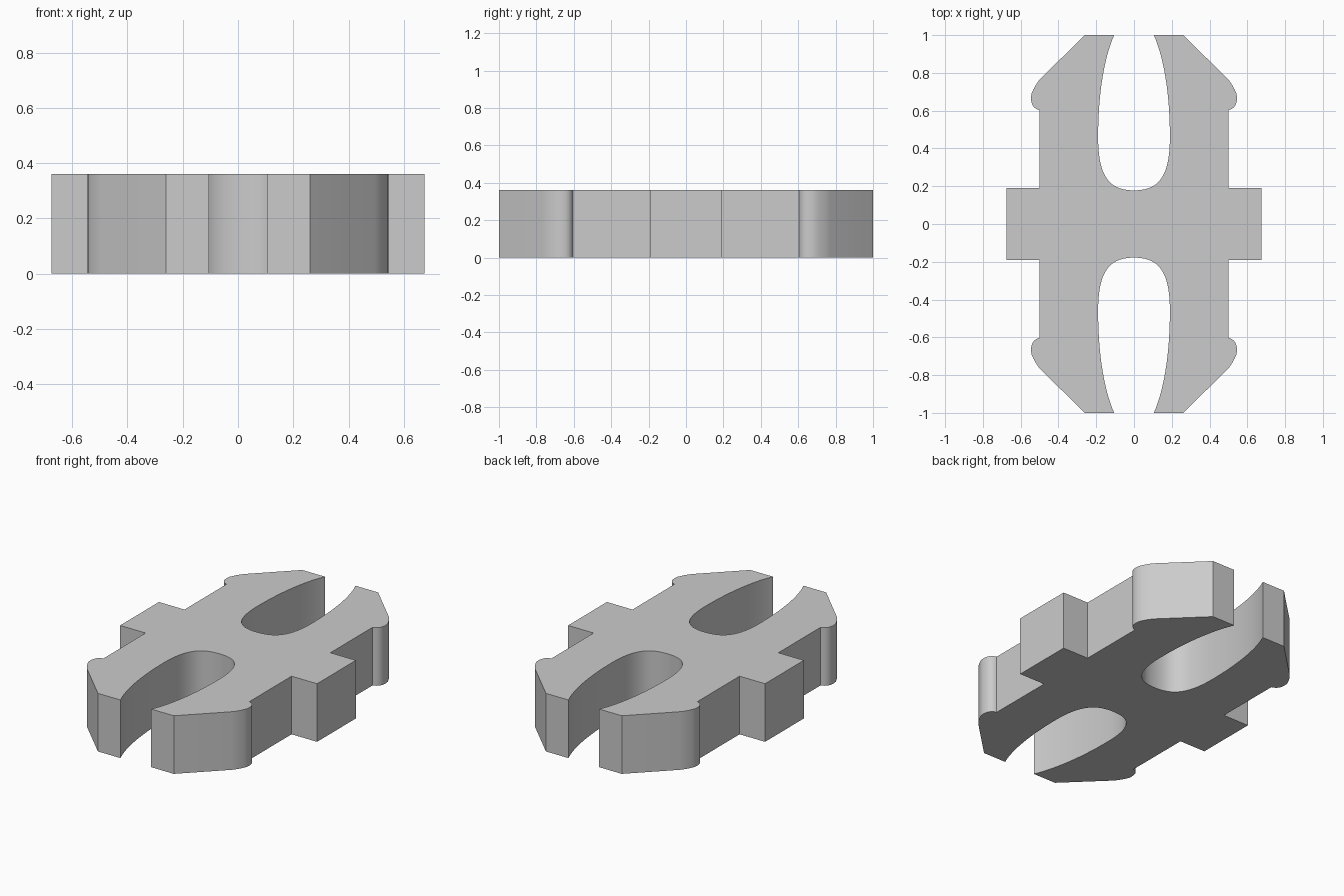
import bpy, bmesh, math
from mathutils import Vector
from mathutils.geometry import interpolate_bezier

if "Cube" in bpy.data.objects:
    bpy.data.objects.remove(bpy.data.objects["Cube"], do_unlink=True)

HEIGHT = 0.36


def bezier(a, b, c, d, steps):
    pts = interpolate_bezier(*(Vector((*p, 0)) for p in (a, b, c, d)), steps)
    return [(p.x, p.y) for p in pts]


# Quarter outline: slot wall, chamfered arm tip, snap bump, side tab
quarter = bezier((0, 0.178), (0.13, 0.178), (0.19, 0.25), (0.19, 0.46), 20)
quarter += bezier((0.19, 0.46), (0.19, 0.69), (0.158, 0.88), (0.105, 1), 16)[1:]
quarter += [(0.26, 1)]
quarter += bezier((0.495, 0.77), (0.515, 0.748), (0.53, 0.72), (0.543, 0.69), 5)
quarter += bezier((0.545, 0.67), (0.546, 0.63), (0.53, 0.61), (0.50, 0.603), 8)
quarter += [(0.50, 0.19), (0.675, 0.19)]

# Mirror the quarter to close the whole outline
half = quarter + [(x, -y) for x, y in reversed(quarter)]
outline = half + [(-x, y) for x, y in reversed(half[1:-1])]

# Extrude the outline into the solid clip
bm = bmesh.new()
base = bm.faces.new([bm.verts.new((x, y, 0)) for x, y in outline])
top = bmesh.ops.extrude_face_region(bm, geom=[base], use_keep_orig=True)["geom"]
bmesh.ops.translate(bm, vec=(0, 0, HEIGHT),
                    verts=[g for g in top if isinstance(g, bmesh.types.BMVert)])
bmesh.ops.recalc_face_normals(bm, faces=bm.faces)
mesh = bpy.data.meshes.new("double_ended_clip")
bm.to_mesh(mesh)
bm.free()

clip = bpy.data.objects.new("double_ended_clip", mesh)
bpy.context.collection.objects.link(clip)

# Plain grey plastic
grey = bpy.data.materials.new("light_grey")
grey.use_nodes = True
grey.diffuse_color = (0.6, 0.6, 0.6, 1)
grey.node_tree.nodes["Principled BSDF"].inputs["Base Color"].default_value = (0.6, 0.6, 0.6, 1)
mesh.materials.append(grey)

bpy.ops.object.select_all(action="DESELECT")
clip.select_set(True)
bpy.context.view_layer.objects.active = clip
bpy.ops.object.shade_smooth_by_angle(angle=math.radians(30))
